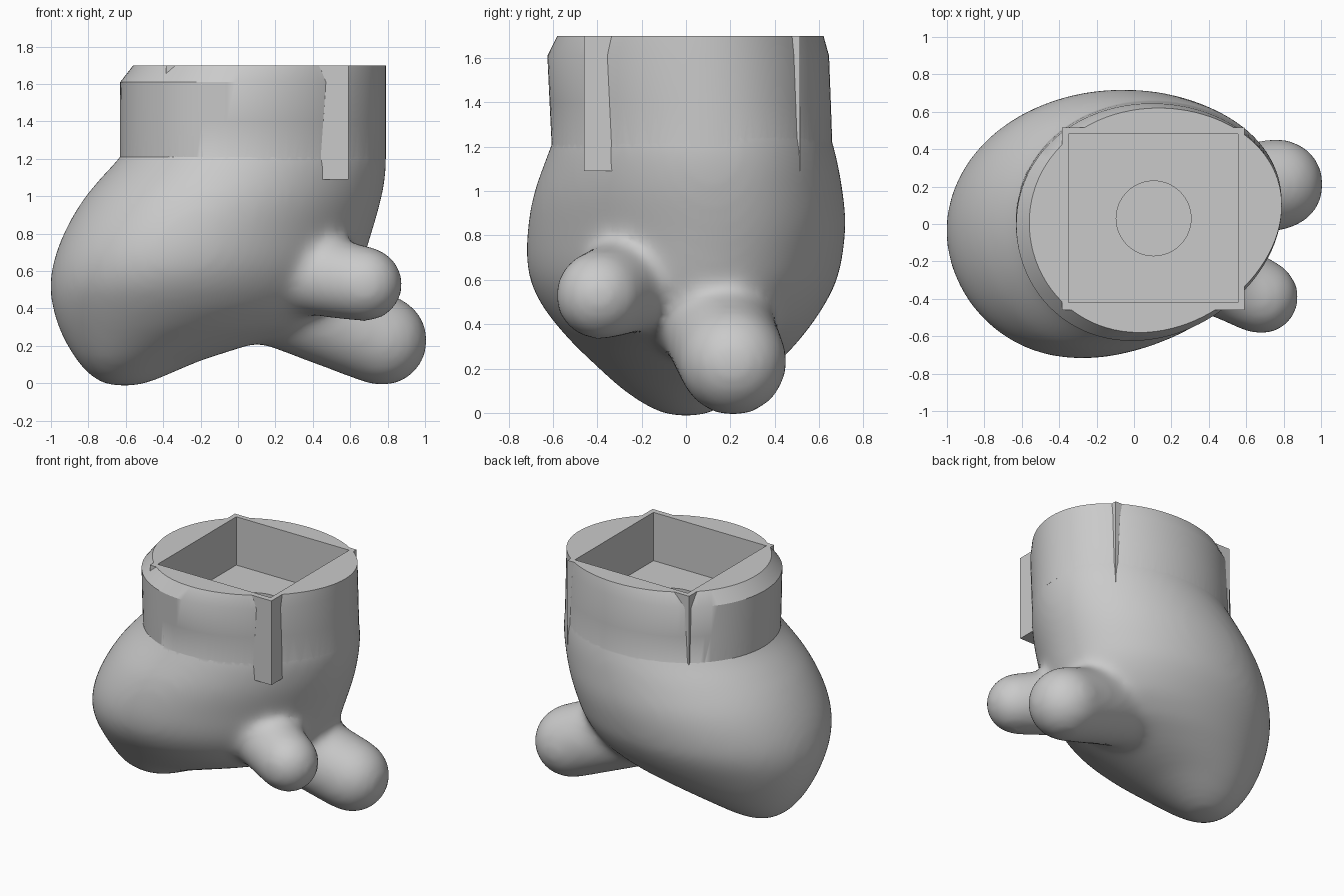
import bpy, bmesh, math
from mathutils import Vector

cube = bpy.data.objects.get("Cube")
if cube:
    bpy.data.objects.remove(cube, do_unlink=True)

GREY = (0.59, 0.59, 0.59, 1.0)
mat = bpy.data.materials.new("plain grey")
mat.use_nodes = True
mat.diffuse_color = GREY
bsdf = mat.node_tree.nodes["Principled BSDF"]
bsdf.inputs["Base Color"].default_value = GREY
bsdf.inputs["Roughness"].default_value = 0.6


def new_object(name, bm):
    bmesh.ops.recalc_face_normals(bm, faces=bm.faces)
    mesh = bpy.data.meshes.new(name)
    bm.to_mesh(mesh)
    bm.free()
    mesh.materials.append(mat)
    obj = bpy.data.objects.new(name, mesh)
    bpy.context.collection.objects.link(obj)
    return obj


def loft(bm, rings):
    """Skin a list of closed point loops and cap both ends."""
    loops = [[bm.verts.new(p) for p in ring] for ring in rings]
    n = len(loops[0])
    for a, b in zip(loops, loops[1:]):
        for i in range(n):
            j = (i + 1) % n
            bm.faces.new((a[i], a[j], b[j], b[i]))
    bm.faces.new(loops[0][::-1])
    bm.faces.new(loops[-1])


def level_ring(z, x0, x1, y0, y1, skew=9, n=96):
    """Horizontal oval filling the given extents, flattened towards +x -y by the skew in degrees."""
    cx, cy, a, b = (x0 + x1) / 2, (y0 + y1) / 2, (x1 - x0) / 2, (y1 - y0) / 2
    ring = []
    for i in range(n):
        t = 2 * math.pi * i / n
        lean = math.radians(skew) * (0.5 + 0.5 * math.cos(t + math.pi / 4))
        ring.append((cx + a * math.cos(t), cy + b * math.sin(t + lean), z))
    return ring


def stub(name, base, r0, tip, r1, n=32):
    """Tapered limb with a round end."""
    base, tip = Vector(base), Vector(tip)
    axis = (tip - base).normalized()
    u = axis.orthogonal().normalized()
    v = axis.cross(u)
    path = [(base, r0)] + [(tip + axis * r1 * math.sin(t), r1 * math.cos(t))
                           for t in (k * math.pi / 20 for k in range(10))]
    bm = bmesh.new()
    loft(bm, [[c + (u * math.cos(2 * math.pi * i / n) + v * math.sin(2 * math.pi * i / n)) * r
               for i in range(n)] for c, r in path])
    return new_object(name, bm)


def box(name, x0, x1, y0, y1, z0, z1):
    bm = bmesh.new()
    loft(bm, [[(x0, y0, z), (x1, y0, z), (x1, y1, z), (x0, y1, z)] for z in (z0, z1)])
    return new_object(name, bm)


def apply_modifiers(obj):
    dg = bpy.context.evaluated_depsgraph_get()
    mesh = bpy.data.meshes.new_from_object(obj.evaluated_get(dg))
    obj.modifiers.clear()
    obj.data = mesh


def boolean(obj, other, operation):
    mod = obj.modifiers.new("join", "BOOLEAN")
    mod.operation, mod.object, mod.solver = operation, other, "EXACT"
    apply_modifiers(obj)
    bpy.data.objects.remove(other, do_unlink=True)


# Rounded body: z, x min, x max, y min, y max, skew
BODY = [
    (-0.016, -0.69, -0.53, -0.08, 0.08, 8),
    (0.01, -0.755, -0.45, -0.145, 0.14, 10),
    (0.05, -0.805, -0.36, -0.215, 0.21, 12),
    (0.12, -0.865, -0.20, -0.31, 0.30, 13),
    (0.20, -0.915, 0.05, -0.395, 0.39, 13),
    (0.30, -0.963, 0.36, -0.50, 0.49, 13),
    (0.40, -0.993, 0.54, -0.59, 0.57, 13),
    (0.50, -1.008, 0.61, -0.663, 0.635, 13),
    (0.60, -1.0, 0.655, -0.708, 0.685, 13),
    (0.70, -0.974, 0.685, -0.723, 0.706, 13),
    (0.80, -0.934, 0.715, -0.719, 0.72, 13),
    (0.90, -0.882, 0.745, -0.707, 0.722, 12),
    (1.00, -0.817, 0.772, -0.686, 0.707, 11),
    (1.10, -0.733, 0.79, -0.65, 0.692, 10),
    (1.20, -0.638, 0.798, -0.612, 0.668, 9),
    (1.36, -0.53, 0.78, -0.55, 0.62, 9),
]
bm = bmesh.new()
loft(bm, [level_ring(*row) for row in BODY])
body = new_object("body", bm)

# Two stubby limbs at the +x end
boolean(body, stub("low_limb", (0.14, 0.10, 0.48), 0.26, (0.77, 0.212, 0.23), 0.248), "UNION")
boolean(body, stub("high_limb", (0.40, -0.25, 0.58), 0.22, (0.68, -0.39, 0.53), 0.206), "UNION")

# Melt body and limbs together
remesh = body.modifiers.new("blend", "REMESH")
remesh.mode, remesh.voxel_size = "VOXEL", 0.025
smooth = body.modifiers.new("soften", "SMOOTH")
smooth.factor, smooth.iterations = 0.5, 44
apply_modifiers(body)

# Collar with a chamfered rim on the -x side
bm = bmesh.new()
loft(bm, [level_ring(*row) for row in (
    (1.20, -0.632, 0.79, -0.605, 0.66),
    (1.40, -0.632, 0.79, -0.615, 0.653),
    (1.61, -0.63, 0.79, -0.625, 0.645),
    (1.70, -0.56, 0.79, -0.58, 0.62))])
boolean(body, new_object("collar", bm), "UNION")

# Square socket housing whose corners poke through the collar
boolean(body, box("socket_housing", -0.385, 0.59, -0.46, 0.515, 1.09, 1.70), "UNION")

# Square socket and the round hole in its floor
boolean(body, box("socket_cutter", -0.35, 0.555, -0.42, 0.48, 1.35, 1.80), "DIFFERENCE")
bm = bmesh.new()
loft(bm, [level_ring(z, -0.095, 0.305, -0.17, 0.23, 0, 64) for z in (1.09, 1.50)])
boolean(body, new_object("hole_cutter", bm), "DIFFERENCE")

# One flat colour, smooth shading with sharp edges kept
body.data.materials.clear()
body.data.materials.append(mat)
bpy.ops.object.select_all(action="DESELECT")
body.select_set(True)
bpy.context.view_layer.objects.active = body
bpy.ops.object.shade_smooth_by_angle(angle=math.radians(30))
